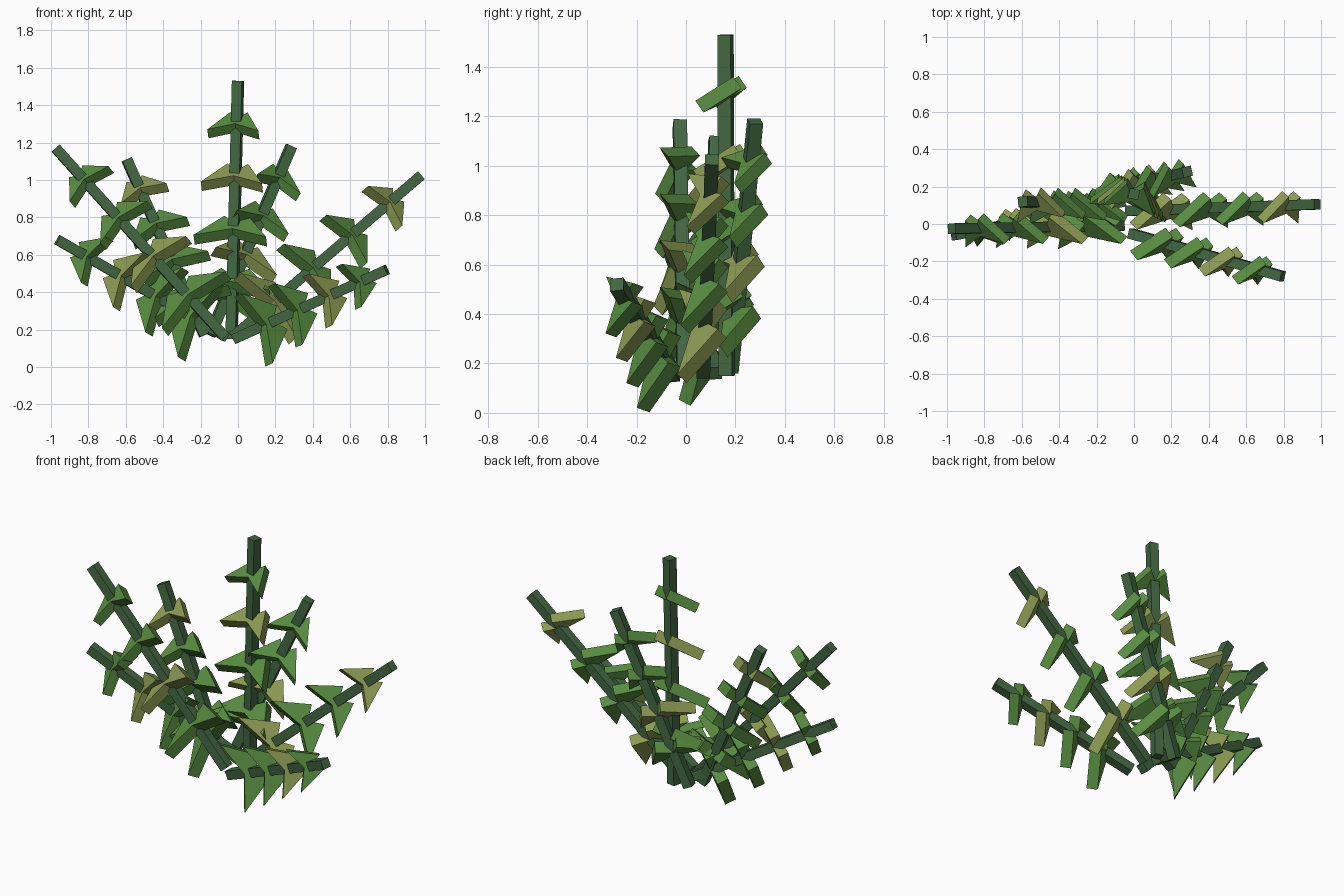
import bpy, bmesh, math
from mathutils import Vector, Matrix

cube = bpy.data.objects.get("Cube")
if cube:
    bpy.data.objects.remove(cube, do_unlink=True)


def material(name, rgb):
    m = bpy.data.materials.new(name)
    m.use_nodes = True
    m.diffuse_color = (*rgb, 1)
    m.node_tree.nodes["Principled BSDF"].inputs["Base Color"].default_value = (*rgb, 1)
    return m


STEM = material("dark green", (0.056, 0.138, 0.054))
GREEN = material("leaf green", (0.097, 0.265, 0.052))
OLIVE = material("olive", (0.26, 0.325, 0.085))


def prism(name, outline, low, high, matrix, mat):
    """Extrude a flat outline along its local z and place it."""
    bm = bmesh.new()
    face = bm.faces.new([bm.verts.new((x, y, low)) for x, y in outline])
    new = bmesh.ops.extrude_face_region(bm, geom=[face])["geom"]
    top = [v for v in new if isinstance(v, bmesh.types.BMVert)]
    bmesh.ops.translate(bm, verts=top, vec=(0, 0, high - low))
    bmesh.ops.recalc_face_normals(bm, faces=bm.faces)
    mesh = bpy.data.meshes.new(name)
    bm.to_mesh(mesh)
    bm.free()
    mesh.materials.append(mat)
    obj = bpy.data.objects.new(name, mesh)
    bpy.context.collection.objects.link(obj)
    obj.matrix_world = matrix
    return obj


R = 0.0275
SQUARE = [(-R, -R), (R, -R), (R, R), (-R, R)]
# Half of a leaf pair: raised back shoulder and swept-forward tip, mirrored about the stem
BLADE = [(0.047, 0.072), (0.14, -0.095)]
LEAF_PAIR = [(0, 0.01)] + BLADE + [(0, -0.034)] + [(-x, y) for x, y in reversed(BLADE)]
TILT = Matrix.Rotation(math.radians(35), 4, "X")
# Position along the stem and spread of each leaf pair
STEPS = [(0.22, 1.62), (0.425, 1.42), (0.63, 1.2), (0.832, 1.0)]

# name, base, tip, twist in degrees, leaf spread, olive leaf numbers from the base
STEMS = [
    ("tall_right", (-0.07, -0.01, 0.16), (-0.975, -0.025, 1.17), 4, 1.0, (1,)),
    ("low_right", (-0.06, 0.12, 0.16), (-0.965, -0.06, 0.68), 8, 1.0, (2,)),
    ("inner_right", (-0.18, 0.09, 0.17), (-0.595, 0.12, 1.11), 6, 0.95, (3,)),
    ("centre", (-0.035, 0.165, 0.15), (0.0, 0.16, 1.53), -13, 1.0, (2,)),
    ("inner_left", (-0.15, 0.18, 0.17), (0.285, 0.28, 1.18), 13, 0.92, (1,)),
    ("tall_left", (-0.03, 0.07, 0.16), (0.98, 0.105, 1.025), 0, 1.0, (0, 3)),
    ("low_left", (-0.02, -0.05, 0.15), (0.795, -0.28, 0.52), -10, 0.9, (2,)),
]

for name, base, tip, twist, size, olive in STEMS:
    base, tip = Vector(base), Vector(tip)
    axis = tip - base
    turn = Vector((0, 0, 1)).rotation_difference(axis).to_matrix().to_4x4()
    turn = turn @ Matrix.Rotation(math.radians(twist), 4, "Z")
    # Square stem
    prism(name + "_stem", SQUARE, 0, axis.length, Matrix.Translation(base) @ turn, STEM)
    # Leaf pairs, spreading wider towards the base
    for i, (t, spread) in enumerate(STEPS):
        depth = 0.75 + 0.25 * spread
        outline = [(x * spread * size, y * depth) for x, y in LEAF_PAIR]
        place = Matrix.Translation(base + axis * t) @ turn @ TILT
        prism(f"{name}_leaf_pair_{i + 1}", outline, -0.03 * depth, 0.028 * depth, place,
              OLIVE if i in olive else GREEN)
